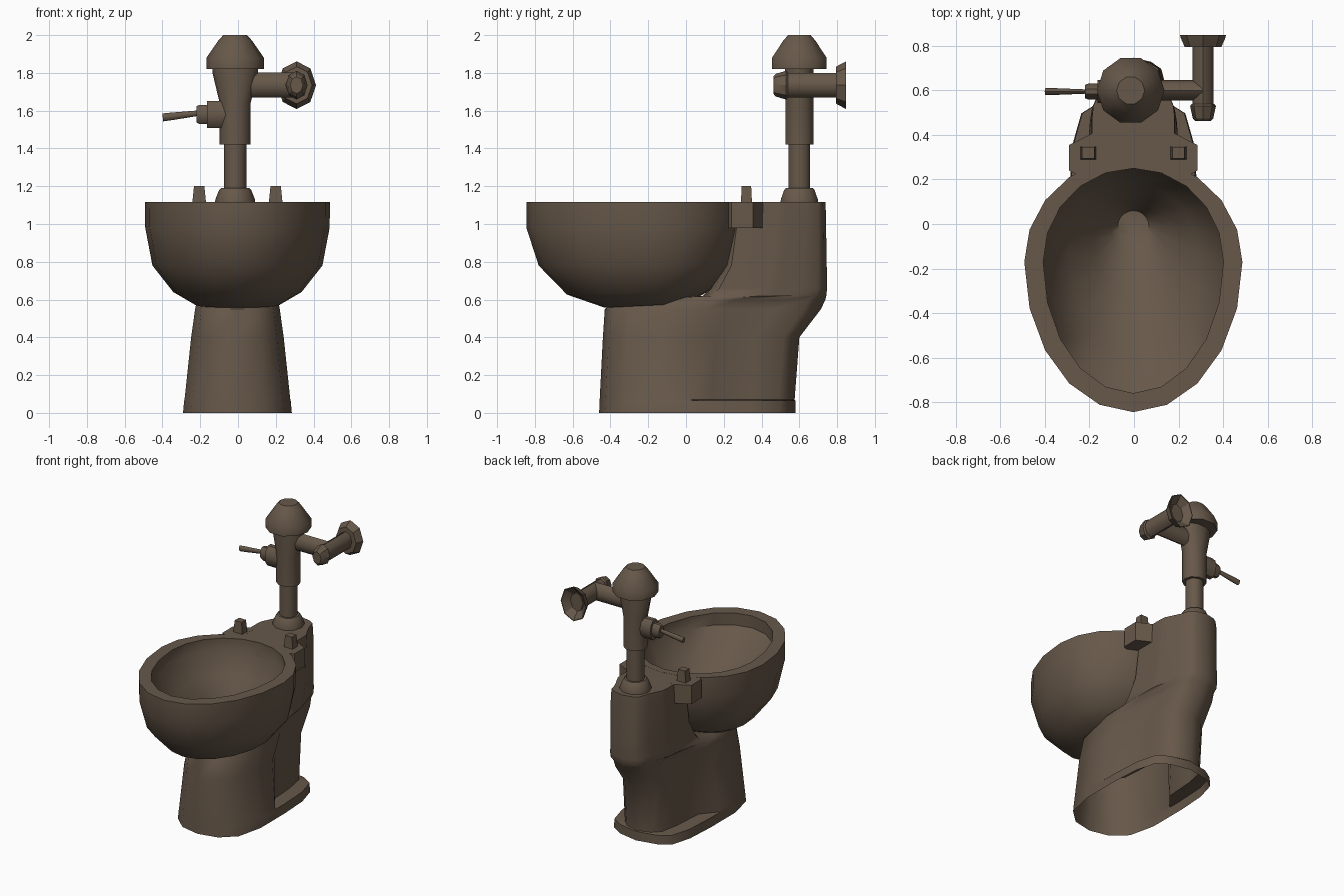
import bpy, bmesh, math
from mathutils import Vector, Matrix

old = bpy.data.objects.get("Cube")
if old:
    bpy.data.objects.remove(old, do_unlink=True)

COLOUR = (0.135, 0.098, 0.068, 1)
mat = bpy.data.materials.new("brown glaze")
mat.use_nodes = True
mat.diffuse_color = COLOUR
mat.node_tree.nodes["Principled BSDF"].inputs["Base Color"].default_value = COLOUR
CX = -0.003


def loft(name, rings, cap_start=True, cap_end=True, angle=50):
    """Skin a list of equal-length point rings."""
    bm = bmesh.new()
    loops = [[bm.verts.new(p) for p in ring] for ring in rings]
    for a, b in zip(loops, loops[1:]):
        n = len(a)
        for i in range(n):
            j = (i + 1) % n
            bm.faces.new((a[i], a[j], b[j], b[i]))
    if cap_start:
        bm.faces.new(loops[0][::-1])
    if cap_end:
        bm.faces.new(loops[-1])
    bmesh.ops.recalc_face_normals(bm, faces=bm.faces)
    mesh = bpy.data.meshes.new(name)
    bm.to_mesh(mesh)
    bm.free()
    mesh.materials.append(mat)
    ob = bpy.data.objects.new(name, mesh)
    bpy.context.collection.objects.link(ob)
    bpy.ops.object.select_all(action='DESELECT')
    ob.select_set(True)
    bpy.context.view_layer.objects.active = ob
    bpy.ops.object.shade_smooth_by_angle(angle=math.radians(angle))
    return ob


def turned(name, origin, axis, profile, sides=10, **kw):
    """Turned part: profile of (distance, width radius, height radius)."""
    axis = Vector(axis)
    turn = Matrix() if axis.z > 0.9 else axis.to_track_quat('Z', 'Y').to_matrix().to_4x4()
    place = Matrix.Translation(origin) @ turn
    angles = [2 * math.pi * i / sides for i in range(sides)]
    rings = [[place @ Vector((rx * math.cos(a), ry * math.sin(a), d)) for a in angles]
             for d, rx, ry in profile]
    return loft(name, rings, **kw)


def egg(z, front, back, width, mid=-0.17, tilt=0.0, sides=20):
    """Egg-shaped outline, widest at y = mid."""
    ring = []
    for i in range(sides):
        a = 2 * math.pi * i / sides
        s = math.sin(a)
        y = mid + s * ((back - mid) if s > 0 else (mid - front))
        ring.append(Vector((CX + width * math.cos(a), y, z + tilt * (y - mid))))
    return ring


def outline(z, front, back, wf, wm, wb, nose=1.0):
    """Mirrored pedestal outline; a small nose makes the front blunt."""
    half = [(0, 0), (.5 * wf, .03 * nose), (.85 * wf, .12 * nose), (wf, .3 * nose), (wf, .47),
            (wm, .57), (wb, .78), (.85 * wb, .92), (.55 * wb, .97), (0, 1)]
    pts = half + [(-x, t) for x, t in half[-2:0:-1]]
    return [Vector((CX + x, front + t * (back - front), z)) for x, t in pts]


# Bowl: outside from the bottom up, over the rim, then down to the drain
loft("bowl", [
    egg(.57, -.43, .0, .22, tilt=.05),
    egg(.64, -.63, .13, .34, tilt=.03),
    egg(.78, -.78, .25, .45),
    egg(.98, -.845, .30, .488),
    egg(1.117, -.845, .30, .49),
    egg(1.117, -.76, .25, .405),
    egg(1.03, -.76, .25, .405),
    egg(.89, -.57, .18, .29, mid=-.13),
    egg(.76, -.33, .11, .18, mid=-.07),
    egg(.66, -.11, .07, .10, mid=-.03),
    egg(.625, -.06, .06, .07, mid=-.01),
], angle=45)

# Pedestal with projecting foot, recessed sides and rear tank, open below
loft("pedestal", [
    outline(0, -.46, .58, .288, .288, .275),
    outline(.065, -.457, .58, .282, .282, .27),
    outline(.07, -.457, .575, .28, .19, .175),
    outline(.40, -.44, .60, .245, .19, .175),
    outline(.55, -.43, .715, .224, .195, .17),
    outline(.60, -.36, .738, .214, .195, .16),
    outline(.62, .09, .743, .20, .195, .15, nose=.25),
    outline(.66, .13, .747, .198, .192, .145, nose=.25),
    outline(.78, .20, .745, .192, .187, .14, nose=.25),
    outline(1.07, .25, .74, .187, .182, .137, nose=.2),
    outline(1.116, .255, .738, .185, .18, .13, nose=.2),
], cap_start=False, angle=45)

# Deck ears and seat hinge posts on both sides
for side, label in ((1, "left"), (-1, "right")):
    ear = [(.15, .24), (.25, .22), (.288, .24), (.288, .355), (.18, .41), (.15, .40)]
    loft(label + "_deck_ear",
         [[Vector((CX + side * x, y, z)) for x, y in ear] for z in (.98, 1.1165)], angle=30)

    def post(z, inset):
        x0, x1, y0, y1 = .165 + inset, .24 - inset, .29 + inset / 2, .35 - inset / 2
        return [Vector((CX + side * x, y, z)) for x, y in ((x0, y0), (x1, y0), (x1, y1), (x0, y1))]
    loft(label + "_hinge_post", [post(1.10, 0), post(1.20, .01)], angle=30)

# Flush valve column
PIPE = (-.015, .60, 0)
turned("pipe_flange", PIPE, (0, 0, 1),
       [(1.10, .107, .105), (1.13, .105, .103), (1.18, .085, .085), (1.19, .075, .075)], angle=40)
turned("flush_pipe", PIPE, (0, 0, 1), [(1.15, .06, .06), (1.45, .06, .06)])
turned("valve_body", PIPE, (0, 0, 1),
       [(1.42, .082, .078), (1.64, .082, .078), (1.80, .12, .08), (1.83, .12, .08)])
turned("valve_cap", PIPE, (0, 0, 1),
       [(1.82, .152, .152), (1.88, .152, .152), (1.97, .09, .09), (2.0, .063, .063)], angle=40)

# Supply arm, elbow pipe, nut and cupped wall flange
turned("supply_arm", (0, .60, 1.735), (1, 0, 0), [(0, .046, .066), (.31, .046, .066)], sides=8)
turned("wall_pipe", (.31, 0, 1.735), (0, 1, 0), [(.50, .048, .064), (.81, .048, .064)], sides=8)
turned("stop_nut", (.31, 0, 1.735), (0, 1, 0),
       [(.462, .034, .045), (.475, .046, .06), (.53, .058, .076), (.54, .05, .066)], sides=8, angle=30)
turned("wall_flange", (.31, 0, 1.735), (0, 1, 0),
       [(.795, .082, .098), (.835, .10, .12), (.848, .103, .126), (.848, .098, .12), (.805, .055, .07)],
       sides=8, angle=30)

# Flush handle
HANDLE = (0, .595, 1.58)
turned("handle_socket", HANDLE, (-1, 0, 0), [(.05, .052, .076), (.165, .052, .076)], angle=40)
turned("handle_nut", HANDLE, (-1, 0, 0), [(.16, .036, .053), (.205, .036, .053), (.22, .03, .045)], angle=40)
turned("handle_lever", (-.20, .595, 1.588), (-1, 0, -.12),
       [(0, .009, .014), (.15, .015, .02), (.20, .015, .021)], sides=8)
